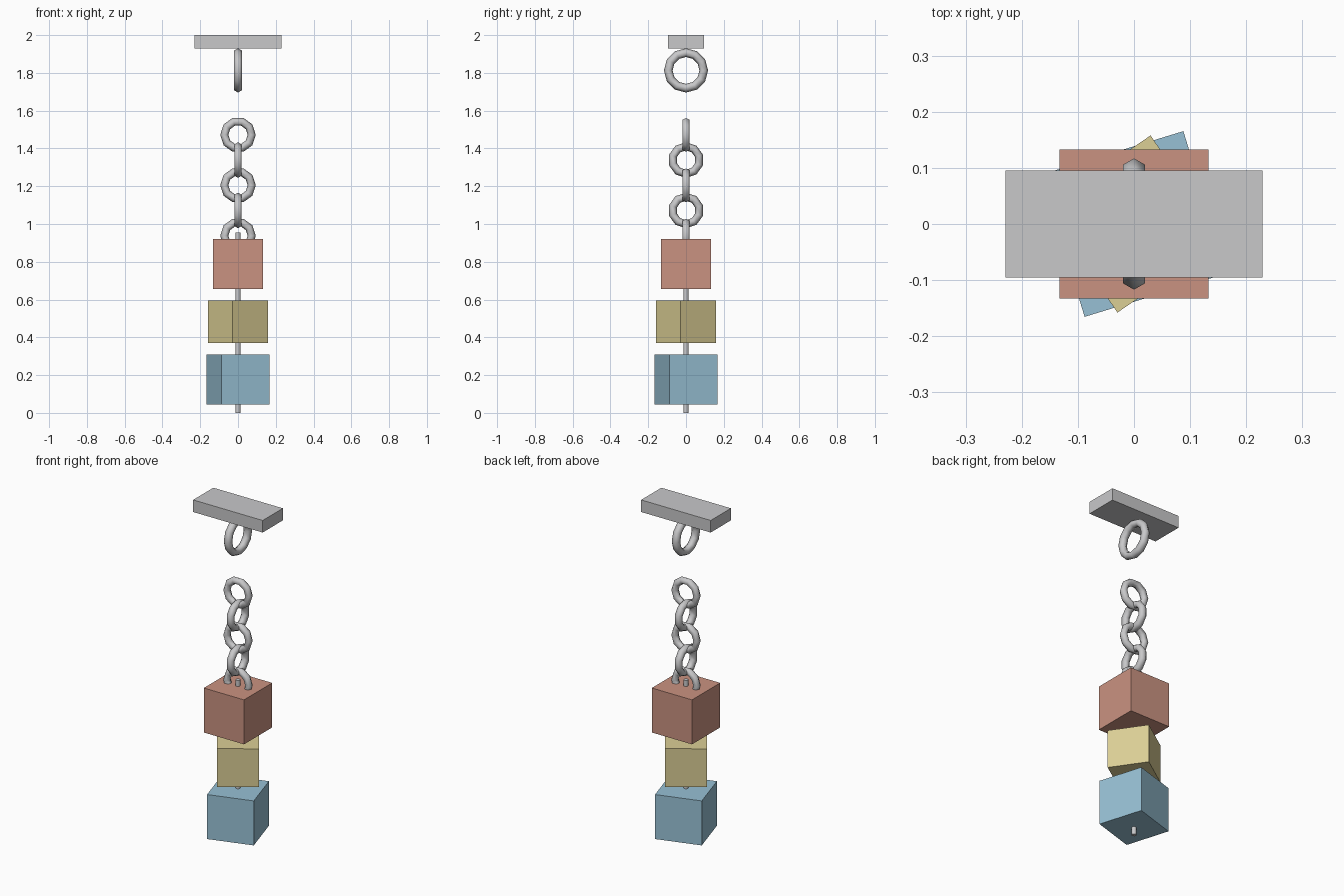
import bpy
import math

if "Cube" in bpy.data.objects:
    bpy.data.objects.remove(bpy.data.objects["Cube"])


def material(name, rgb):
    m = bpy.data.materials.new(name)
    m.diffuse_color = (*rgb, 1.0)
    m.use_nodes = True
    m.node_tree.nodes["Principled BSDF"].inputs["Base Color"].default_value = m.diffuse_color
    return m


steel = material("steel grey", (0.58, 0.58, 0.59))
red = material("soft red", (0.59, 0.29, 0.22))
yellow = material("soft yellow", (0.71, 0.62, 0.30))
blue = material("soft blue", (0.31, 0.53, 0.66))


def finish(name, mat):
    ob = bpy.context.object
    ob.name = name
    ob.data.materials.append(mat)
    return ob


def block(name, size, z0, turn, mat):
    """Box standing on z0, turned about the vertical axis."""
    bpy.ops.mesh.primitive_cube_add(size=1, location=(0, 0, z0 + size[2] / 2))
    ob = finish(name, mat)
    ob.scale = size
    bpy.ops.object.transform_apply(location=False, rotation=False, scale=True)
    ob.rotation_euler.z = math.radians(turn)
    return ob


def ring(name, z, major, minor, sides, across_x):
    """Upright ring, facing the front (across_x) or facing the side."""
    rot = (math.pi / 2, 0, 0) if across_x else (0, math.pi / 2, 0)
    bpy.ops.mesh.primitive_torus_add(
        major_radius=major, minor_radius=minor, major_segments=sides,
        minor_segments=6, location=(0, 0, z), rotation=rot)
    finish(name, steel)
    bpy.ops.object.shade_smooth()


# Ceiling plate and its hanging ring
block("ceiling_plate", (0.458, 0.19, 0.072), 1.928, 0, steel)
ring("hanging_ring", 1.813, 0.094, 0.023, 12, False)

# Chain links, alternating direction
for i in range(5):
    ring(f"chain_link_{i + 1}", 1.472 - i * 0.1335, 0.0725, 0.0215, 10, i % 2 == 0)

# Rod through the cubes
bpy.ops.mesh.primitive_cylinder_add(vertices=8, radius=0.0135, depth=0.955,
                                    location=(0, 0, 0.4775))
finish("centre_rod", steel)
bpy.ops.object.shade_smooth_by_angle(angle=math.radians(50))

# Three cubes, each turned against the next
block("top_cube", (0.265, 0.265, 0.265), 0.655, 0, red)
block("middle_cube", (0.227, 0.227, 0.227), 0.369, 34.4, yellow)
block("bottom_cube", (0.265, 0.265, 0.265), 0.045, 17, blue)
